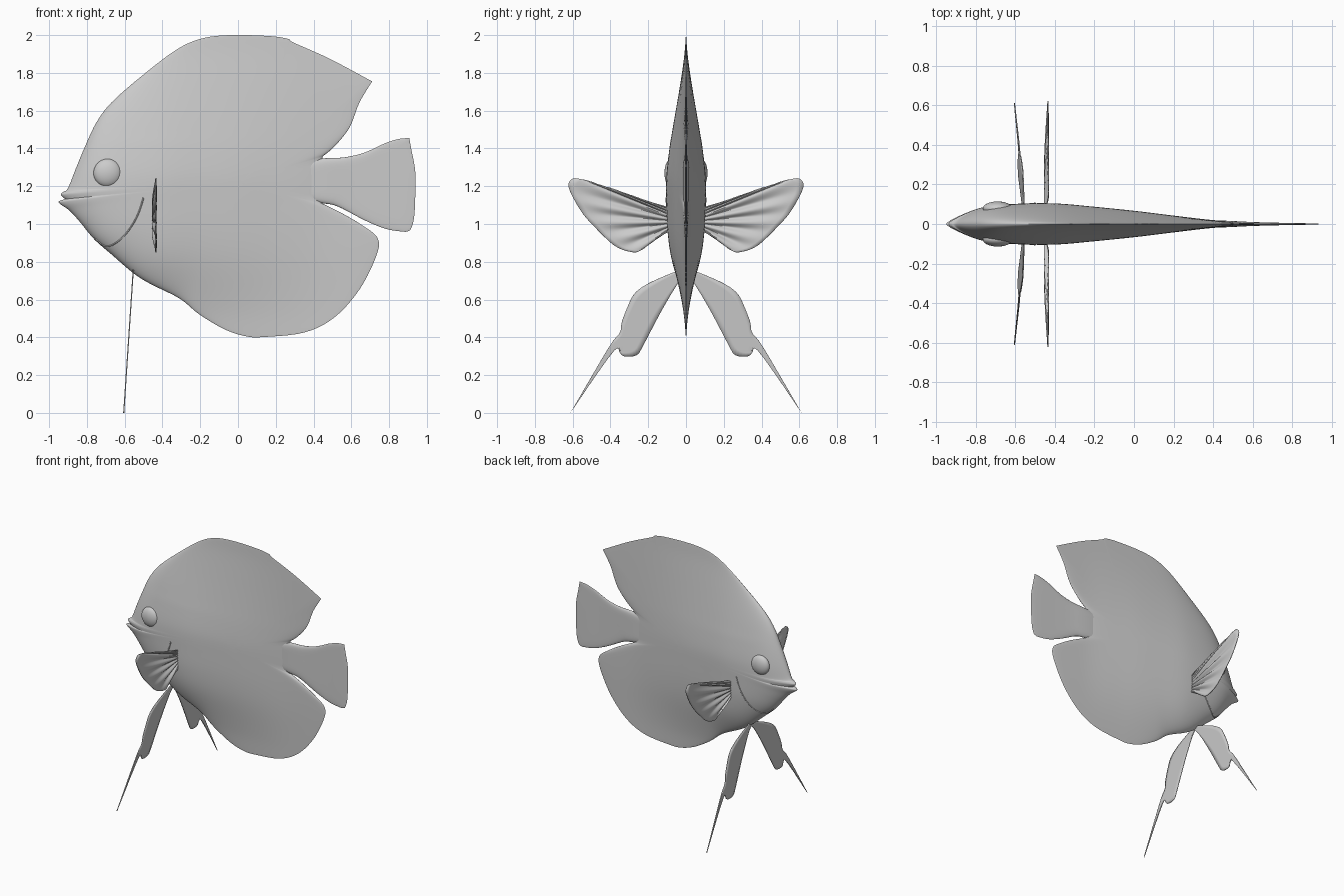
import bpy, bmesh
from math import sin, cos, pi, sqrt, dist
from mathutils import Vector
from mathutils.bvhtree import BVHTree

if "Cube" in bpy.data.objects:
    bpy.data.objects.remove(bpy.data.objects["Cube"])


def smooth(pts, n=5):
    """Catmull-Rom through the points, n steps per span."""
    p = [pts[0]] + list(pts) + [pts[-1]]
    out = []
    for a, b, c, d in zip(p, p[1:], p[2:], p[3:]):
        for k in range(n):
            t = k / n
            out.append(tuple(0.5 * (2*q + (r - o)*t + (2*o - 5*q + 4*r - s)*t*t
                                    + (3*q - o - 3*r + s)*t**3)
                             for o, q, r, s in zip(a, b, c, d)))
    return out + [pts[-1]]


def lookup(table):
    pts = smooth(table, 8)

    def f(x):
        for (x0, y0), (x1, y1) in zip(pts, pts[1:]):
            if x <= x1:
                return y0 + (y1 - y0) * max(0, (x - x0)) / (x1 - x0)
        return pts[-1][1]
    return f


def resample(pts, n):
    d = [0]
    for a, b in zip(pts, pts[1:]):
        d.append(d[-1] + dist(a, b))
    out, j = [], 0
    for i in range(n):
        t = d[-1] * i / (n - 1)
        while j < len(pts) - 2 and d[j + 1] < t:
            j += 1
        k = (t - d[j]) / (d[j + 1] - d[j])
        out.append(tuple(p + (q - p) * k for p, q in zip(pts[j], pts[j + 1])))
    return out


def finish(name, bm, angle=0.7):
    bmesh.ops.recalc_face_normals(bm, faces=bm.faces)
    me = bpy.data.meshes.new(name)
    bm.to_mesh(me)
    ob = bpy.data.objects.new(name, me)
    bpy.context.collection.objects.link(ob)
    bpy.ops.object.select_all(action='DESELECT')
    ob.select_set(True)
    bpy.context.view_layer.objects.active = ob
    bpy.ops.object.shade_smooth_by_angle(angle=angle)
    return ob


def mirror_y(ob):
    m = ob.modifiers.new("mirror", 'MIRROR')
    m.use_axis = (False, True, False)


def pillow(name, outline, centre, half, rings=24):
    """Two-sided swollen shape: rings shrinking from an xz outline to a centre."""
    bm = bmesh.new()
    cx, cz = centre
    n = len(outline)
    rim = [bm.verts.new((x, 0, z)) for x, z in outline]
    for side in (-1, 1):
        prev = rim
        for i in range(rings - 1, 0, -1):
            s = sin(pi / 2 * i / rings)
            ring = []
            for x, z in outline:
                px, pz = cx + (x - cx)*s, cz + (z - cz)*s
                ring.append(bm.verts.new((px, side * half(px, pz) * sqrt(1 - s**8), pz)))
            for k in range(n):
                bm.faces.new((prev[k], prev[(k+1) % n], ring[(k+1) % n], ring[k]))
            prev = ring
        tip = bm.verts.new((cx, side * half(cx, cz), cz))
        for k in range(n):
            bm.faces.new((prev[k], prev[(k+1) % n], tip))
    return finish(name, bm), BVHTree.FromBMesh(bm)


def fin(name, edge_a, edge_b, place, n, m, thick):
    """Thin sheet lofted between two yz edges, mirrored to the other side."""
    bm = bmesh.new()
    a, b = resample(edge_a, n), resample(edge_b, n)
    grid = []
    for i in range(n):
        row = []
        for j in range(m + 1):
            v = j / m
            y, z = (p + (q - p)*v for p, q in zip(a[i], b[i]))
            row.append(bm.verts.new((place(y, z, i/(n-1), v), y, z)))
        grid.append(row)
    for r, q in zip(grid, grid[1:]):
        for j in range(m):
            bm.faces.new((r[j], r[j+1], q[j+1], q[j]))
    bmesh.ops.remove_doubles(bm, verts=bm.verts, dist=1e-5)
    ob = finish(name, bm)
    s = ob.modifiers.new("thickness", 'SOLIDIFY')
    s.thickness, s.offset = thick, 0
    mirror_y(ob)


# body with dorsal and anal fins: smooth runs meeting at sharp corners
runs = [
    [(-.915, 1.132), (-.938, 1.155), (-.925, 1.17), (-.90, 1.19), (-.86, 1.29), (-.81, 1.41),
     (-.75, 1.537), (-.67, 1.643), (-.52, 1.775), (-.335, 1.917), (-.20, 1.98),
     (-.045, 2.0), (.165, 1.995), (.265, 1.98), (.295, 1.96), (.485, 1.875), (.71, 1.755)],
    [(.71, 1.755), (.643, 1.643), (.59, 1.51), (.51, 1.41), (.447, 1.357)],
    [(.447, 1.357), (.447, 1.108)],
    [(.447, 1.108), (.563, 1.05), (.67, .985), (.74, .924), (.733, .833), (.643, .653),
     (.51, .505), (.352, .426), (.14, .402), (.045, .405), (-.07, .442), (-.204, .521),
     (-.31, .606), (-.468, .685), (-.558, .743), (-.67, .839), (-.76, .918),
     (-.839, 1.013), (-.892, 1.071), (-.94, 1.105), (-.948, 1.12), (-.915, 1.132)]]
outline = [p for r in runs for p in smooth(r)[:-1]]
width = lookup([(-.96, .03), (-.92, .048), (-.85, .072), (-.75, .095), (-.6, .102), (-.45, .104),
                (-.35, .1), (-.2, .086), (0, .066), (.2, .042), (.4, .02), (.55, .012), (.8, .006)])
depth = lookup([(.38, .05), (.5, .18), (.6, .36), (.8, .78), (.95, .95), (1.1, 1), (1.25, 1),
                (1.4, .85), (1.5, .7), (1.7, .4), (1.9, .13), (2.01, .05)])
body, skin = pillow("body", outline, (0, 1.22), lambda x, z: width(x) * depth(z))

# tail fin
tail_runs = [
    [(.30, 1.33), (.447, 1.347), (.563, 1.353), (.67, 1.378), (.775, 1.426), (.85, 1.45), (.907, 1.455)],
    [(.907, 1.455), (.918, 1.394), (.936, 1.3), (.94, 1.22), (.934, 1.05), (.918, .98),
     (.9, .962), (.87, .96), (.78, .975), (.67, 1.02), (.53, 1.092), (.447, 1.11), (.30, 1.13)],
    [(.30, 1.13), (.30, 1.33)]]
tail_half = lookup([(.29, .018), (.45, .017), (.6, .01), (.75, .006), (.95, .003)])
pillow("tail_fin", [p for r in tail_runs for p in smooth(r)[:-1]], (.6, 1.225),
       lambda x, z: tail_half(x), 14)

# pectoral fins: fan with rippled rays
fin("pectoral_fins",
    [(.085, 1.085), (.085, .965)],
    smooth([(.2, 1.117), (.35, 1.172), (.5, 1.222), (.565, 1.239), (.605, 1.238), (.62, 1.19),
            (.55, 1.06), (.45, .95), (.37, .88), (.28, .85), (.235, .865), (.165, .925)]),
    lambda y, z, u, v: -.449 + .014*v + .009 * sin(pi*min(1, v*.9 + .1)) * cos(u * 2*pi * 8),
    97, 14, .006)

# pelvic fins: long pointed blades
fin("pelvic_fins",
    smooth([(.0, .765), (.05, .75), (.19, .69), (.27, .635), (.31, .56), (.34, .48), (.35, .425),
            (.41, .345), (.612, .0)]),
    smooth([(.0, .735), (.04, .69), (.127, .545), (.23, .35), (.255, .31), (.29, .298), (.34, .303),
            (.38, .33), (.61, .003)], 5),
    lambda y, z, u, v: -.555 - .05 * (.75 - z) / .75,
    60, 6, .006)


def surface_y(x, z):
    hit = skin.ray_cast(Vector((x, -1, z)), Vector((0, 1, 0)))[0]
    return hit.y if hit else 0


# eyes
bm = bmesh.new()
bmesh.ops.create_uvsphere(bm, u_segments=32, v_segments=16, radius=1)
for v in bm.verts:
    x, y, z = v.co
    v.co = (-.69 + .075*x, surface_y(-.69, 1.27) + .012 + .037*y, 1.27 + .075*z)
mirror_y(finish("eyes", bm))

# gill cover edges
cu = bpy.data.curves.new("gill_covers", 'CURVE')
cu.dimensions = '3D'
cu.bevel_depth, cu.bevel_resolution = .004, 2
path = smooth([(-.5, 1.14), (-.53, 1.05), (-.58, .965), (-.64, .905), (-.7, .882), (-.76, .925)])
sp = cu.splines.new('POLY')
sp.points.add(len(path) - 1)
for p, (x, z) in zip(sp.points, path):
    p.co = (x, surface_y(x, z), z, 1)
gill = bpy.data.objects.new("gill_covers", cu)
bpy.context.collection.objects.link(gill)
mirror_y(gill)
